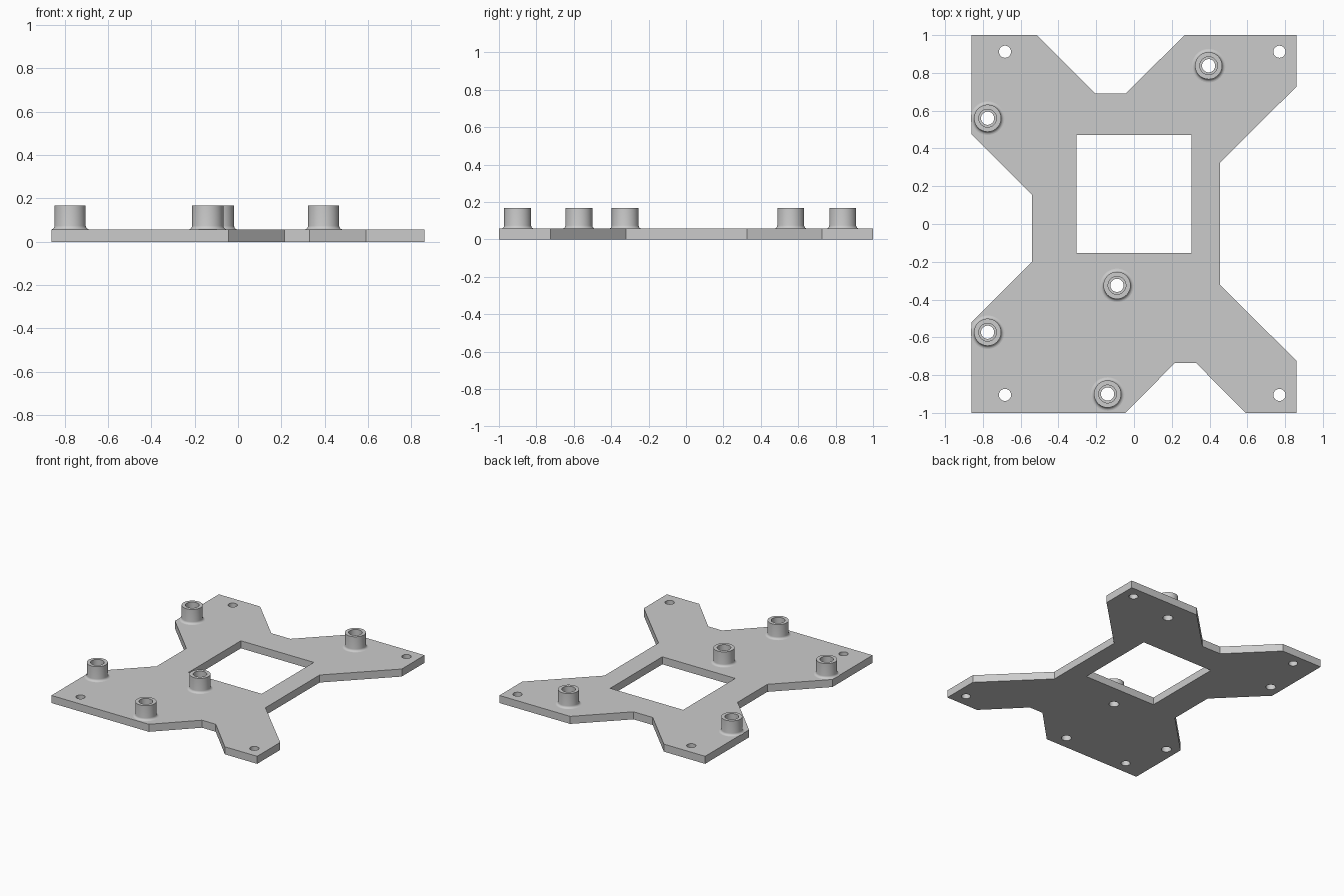
import bpy, bmesh
from math import cos, sin, pi, radians

cube = bpy.data.objects.get("Cube")
if cube:
    bpy.data.objects.remove(cube)

THICK, TOP = 0.057, 0.167        # plate thickness, standoff height
BORE, POCKET, OUTER, FILLET = 0.035, 0.047, 0.072, 0.017

grey = bpy.data.materials.new("plain grey")
grey.use_nodes = True
colour = (0.6, 0.6, 0.6, 1)
grey.diffuse_color = colour
grey.node_tree.nodes["Principled BSDF"].inputs["Base Color"].default_value = colour


def circle(centre, radius, count=40):
    return [(centre[0] + radius * cos(2 * pi * i / count),
             centre[1] + radius * sin(2 * pi * i / count)) for i in range(count)]


def finish(name, bm):
    """Clean the mesh, link it, and smooth its round surfaces."""
    bmesh.ops.remove_doubles(bm, verts=bm.verts, dist=1e-5)
    bmesh.ops.recalc_face_normals(bm, faces=bm.faces)
    mesh = bpy.data.meshes.new(name)
    bm.to_mesh(mesh)
    bm.free()
    mesh.materials.append(grey)
    obj = bpy.data.objects.new(name, mesh)
    bpy.context.collection.objects.link(obj)
    bpy.ops.object.select_all(action='DESELECT')
    obj.select_set(True)
    bpy.context.view_layer.objects.active = obj
    bpy.ops.object.shade_smooth_by_angle(angle=radians(30))


standoffs = [(-0.775, 0.56), (0.395, 0.838), (-0.09, -0.325),
             (-0.775, -0.573), (-0.14, -0.9)]
screw_holes = [(x, y) for x in (-0.683, 0.77) for y in (-0.905, 0.912)]

# Plate outline with four angled arms
outline = [(-0.86, 1), (-0.515, 1), (-0.205, 0.69), (-0.045, 0.69), (0.268, 1),
           (0.86, 1), (0.86, 0.727), (0.455, 0.325), (0.455, -0.322),
           (0.86, -0.724), (0.86, -1), (0.59, -1), (0.33, -0.737),
           (0.215, -0.737), (-0.045, -1), (-0.86, -1), (-0.86, -0.52),
           (-0.54, -0.2), (-0.54, 0.155), (-0.86, 0.475)]
window = [(-0.305, -0.153), (0.305, -0.153), (0.305, 0.47), (-0.305, 0.47)]
loops = [outline, window]
loops += [circle(c, 0.032) for c in screw_holes]
loops += [circle(c, BORE) for c in standoffs]

# Mounting plate: filled flat curve, extruded
curve = bpy.data.curves.new("plate_profile", 'CURVE')
curve.dimensions, curve.fill_mode, curve.extrude = '2D', 'BOTH', THICK / 2
for loop in loops:
    spline = curve.splines.new('POLY')
    spline.points.add(len(loop) - 1)
    for point, (x, y) in zip(spline.points, loop):
        point.co = (x, y, 0, 1)
    spline.use_cyclic_u = True
helper = bpy.data.objects.new("plate_profile", curve)
bpy.context.collection.objects.link(helper)
bpy.context.view_layer.update()
bm = bmesh.new()
bm.from_mesh(helper.evaluated_get(bpy.context.evaluated_depsgraph_get()).to_mesh())
bmesh.ops.translate(bm, verts=bm.verts, vec=(0, 0, THICK / 2))
bpy.data.objects.remove(helper)
finish("mounting_plate", bm)

# Standoffs: lathed tube with a filleted foot and a stepped bore
arc = [i * pi / 10 for i in range(6)]
profile = [(OUTER + FILLET * (1 - sin(a)), THICK + FILLET * (1 - cos(a))) for a in arc]
profile += [(OUTER, TOP), (POCKET, TOP), (POCKET, THICK + 0.004),
            (BORE, THICK + 0.004), (BORE, THICK)]
for number, (x, y) in enumerate(standoffs, 1):
    bm = bmesh.new()
    verts = [bm.verts.new((x + r, y, z)) for r, z in profile]
    edges = [bm.edges.new(pair) for pair in zip(verts, verts[1:])]
    bmesh.ops.spin(bm, geom=verts + edges, cent=(x, y, 0), axis=(0, 0, 1),
                   angle=2 * pi, steps=40)
    finish(f"standoff_{number}", bm)
